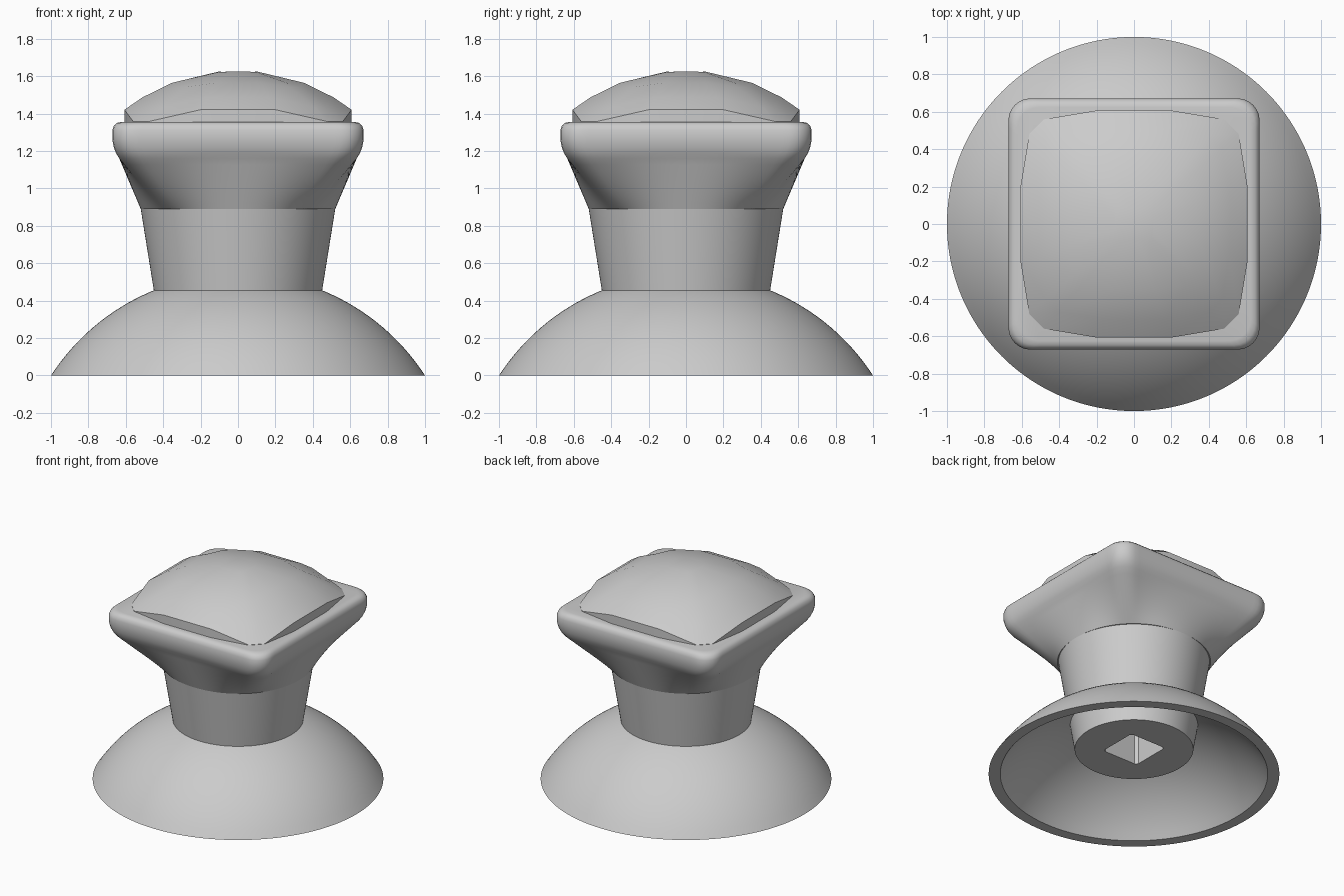
import bpy, bmesh, math

cube = bpy.data.objects.get("Cube")
if cube:
    bpy.data.objects.remove(cube)

SIDES = 192

grey = bpy.data.materials.new("plain grey")
grey.use_nodes = True
grey.diffuse_color = (0.6, 0.6, 0.6, 1)
grey.node_tree.nodes["Principled BSDF"].inputs["Base Color"].default_value = (0.6, 0.6, 0.6, 1)


def loft(name, rings, closed=False, angle=35):
    """Skin a list of equal-length point rings, capping the ends unless closed."""
    bm = bmesh.new()
    loops = [[bm.verts.new(p) for p in ring] for ring in rings]
    pairs = list(zip(loops, loops[1:]))
    if closed:
        pairs.append((loops[-1], loops[0]))
    else:
        bm.faces.new(loops[0])
        bm.faces.new(loops[-1])
    for a, b in pairs:
        for i in range(len(a)):
            j = (i + 1) % len(a)
            bm.faces.new((a[i], a[j], b[j], b[i]))
    bmesh.ops.recalc_face_normals(bm, faces=bm.faces)
    mesh = bpy.data.meshes.new(name)
    bm.to_mesh(mesh)
    bm.free()
    mesh.materials.append(grey)
    obj = bpy.data.objects.new(name, mesh)
    bpy.context.collection.objects.link(obj)
    bpy.ops.object.select_all(action='DESELECT')
    obj.select_set(True)
    bpy.context.view_layer.objects.active = obj
    bpy.ops.object.shade_smooth_by_angle(angle=math.radians(angle))
    return obj


def ring(z, radius_at):
    """Horizontal ring whose radius is a function of the angle."""
    pts = []
    for i in range(SIDES):
        a = math.tau * i / SIDES
        r = radius_at(a)
        pts.append((r * math.cos(a), r * math.sin(a), z))
    return pts


def circle(r):
    return lambda a: r


def rounded_square(half, corner):
    def radius_at(a):
        c, s = sorted((abs(math.cos(a)), abs(math.sin(a))), reverse=True)
        k = half - corner
        if half / c * s <= k:
            return half / c
        b = k * (c + s)
        return b + math.sqrt(max(0, b * b - 2 * k * k + corner * corner))
    return radius_at


def keyed_hole(a):
    return min(0.2, 0.15 / max(abs(math.cos(a)), abs(math.sin(a))))


def blend(f, g, t):
    return lambda a: f(a) * (1 - t) + g(a) * t


# Hollow domed base: outer and inner spherical shells
def dome(radius, r):
    return math.sqrt(radius ** 2 - r ** 2) - 0.649


steps = 16
outer = [1 - 0.6 * i / steps for i in range(steps + 1)]
inner = [0.4 + 0.52 * i / steps for i in range(steps + 1)]
base = [ring(max(0, dome(1.192, r)), circle(r)) for r in outer]
base += [ring(max(0, dome(1.126, r)), circle(r)) for r in inner]
base[0] = ring(0, circle(1))
base[-1] = ring(0, circle(0.92))
loft("domed_base", base, closed=True)

# Stem with a shaft hole, flaring from round to a rounded square rim
neck = circle(0.52)
ledge = blend(neck, rounded_square(0.52, 0.4), 0.15)
flare_top = rounded_square(0.635, 0.12)
stem = [ring(0.75, keyed_hole), ring(0.195, keyed_hole),
        ring(0.195, circle(0.408)), ring(0.455, circle(0.45)), ring(0.89, neck)]
for i in range(9):
    t = i / 8
    stem.append(ring(0.89 + 0.27 * t, blend(ledge, flare_top, t)))
for z, half in ((1.19, 0.653), (1.22, 0.664), (1.26, 0.672), (1.31, 0.672),
                (1.335, 0.664), (1.35, 0.648), (1.355, 0.625)):
    stem.append(ring(z, rounded_square(half, 0.12)))
loft("stem_and_rim", stem)

# Faceted cushion on top: concentric outlines lifted onto a sphere
quarter = [(0.607, -0.2), (0.607, 0.2), (0.56, 0.48)]
outline = []
for x, y in quarter:
    outline.append((x, y))
for turn in range(1, 4):
    for x, y in quarter:
        for _ in range(turn):
            x, y = -y, x
        outline.append((x, y))
# The remaining corner point of each quarter mirrors the last one
full = []
for i, (x, y) in enumerate(outline):
    full.append((x, y))
    if i % 3 == 2:
        a = math.atan2(y, x)
        corner = math.pi / 4 + (i // 3) * math.pi / 2
        r = math.hypot(x, y)
        full.append((r * math.cos(2 * corner - a), r * math.sin(2 * corner - a)))


def cushion_ring(scale):
    pts = []
    for x, y in full:
        x, y = x * scale, y * scale
        z = 0.55 + math.sqrt(1.08 ** 2 - x * x - y * y)
        pts.append((x, y, max(1.357, z)))
    return pts


cushion = [[(x, y, 1.34) for x, y in full]]
cushion += [cushion_ring(s) for s in (1, 0.84, 0.58, 0.17)]
loft("faceted_cushion", cushion, angle=30)
